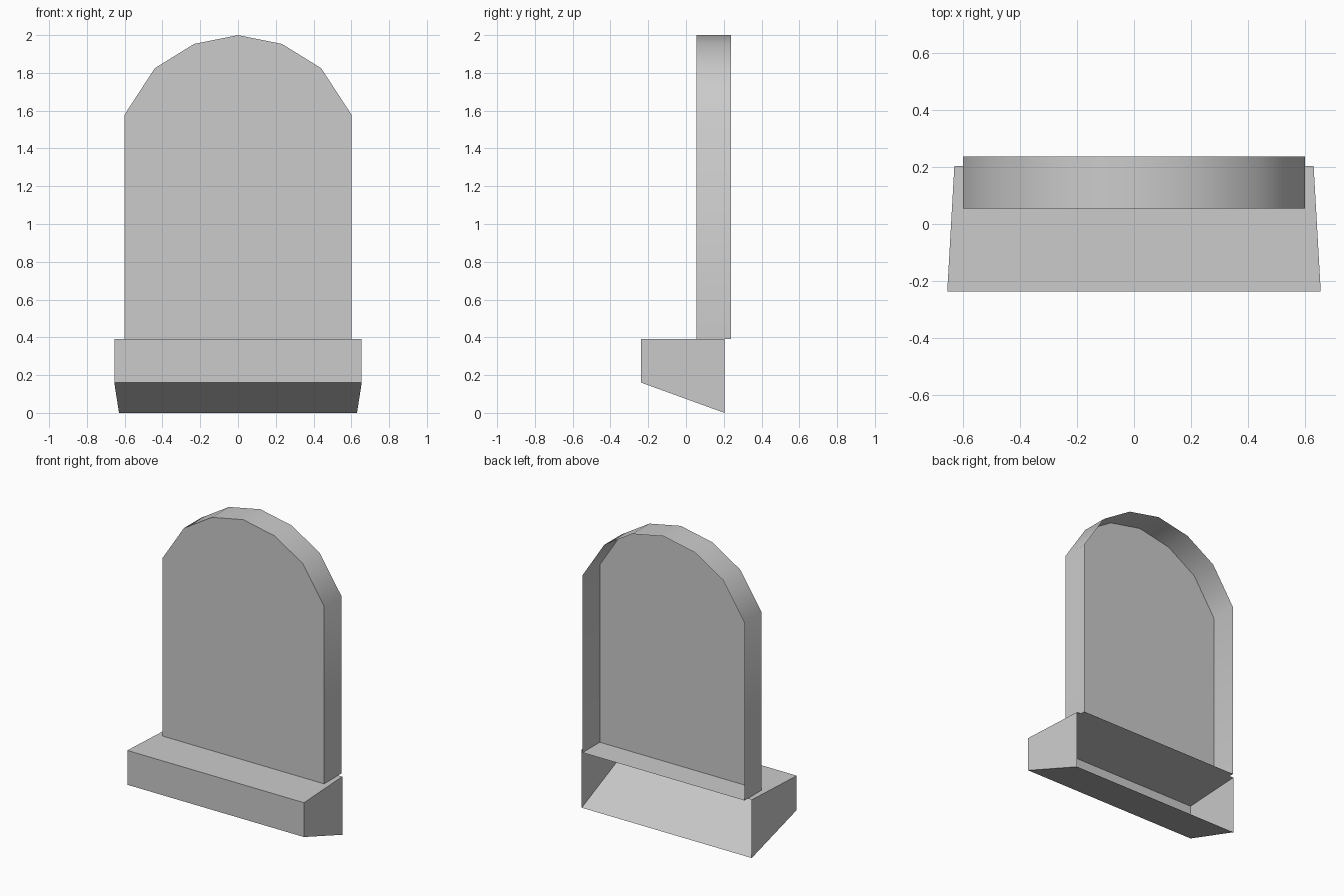
import bpy
import bmesh
from math import radians

cube = bpy.data.objects.get("Cube")
if cube:
    bpy.data.objects.remove(cube, do_unlink=True)

# Plain grey stone
stone = bpy.data.materials.new("grey stone")
stone.use_nodes = True
grey = (0.6, 0.6, 0.6, 1)
stone.diffuse_color = grey
stone.node_tree.nodes["Principled BSDF"].inputs["Base Color"].default_value = grey


def open_backed(name, front, back, smooth=False):
    """Closed front outline joined by a rim to a back outline that stays open."""
    bm = bmesh.new()
    near = [bm.verts.new(p) for p in front]
    far = [bm.verts.new(p) for p in back]
    bm.faces.new(near)
    for i in range(len(near)):
        j = (i + 1) % len(near)
        bm.faces.new((near[j], near[i], far[i], far[j]))
    mesh = bpy.data.meshes.new(name)
    bm.to_mesh(mesh)
    bm.free()
    mesh.materials.append(stone)
    obj = bpy.data.objects.new(name, mesh)
    bpy.context.collection.objects.link(obj)
    if smooth:
        bpy.ops.object.select_all(action="DESELECT")
        obj.select_set(True)
        bpy.context.view_layer.objects.active = obj
        bpy.ops.object.shade_smooth_by_angle(angle=radians(40))
    return obj


ledge = 0.39

# Upright slab: right half of the arched outline, mirrored across the middle
half = [(0.6, ledge), (0.6, 1.58), (0.44, 1.825), (0.233, 1.953)]
outline = half + [(0, 2)] + [(-x, z) for x, z in reversed(half)]
open_backed("arched_slab",
            [(x, 0.055, z) for x, z in outline],
            [(x, 0.237, z) for x, z in outline], smooth=True)


# Wedge base: narrower at the back, underside sloping down to the rear
def rectangle(half_width, y, bottom):
    return [(-half_width, y, bottom), (half_width, y, bottom),
            (half_width, y, ledge), (-half_width, y, ledge)]


open_backed("wedge_base", rectangle(0.655, -0.237, 0.16), rectangle(0.63, 0.204, 0))
